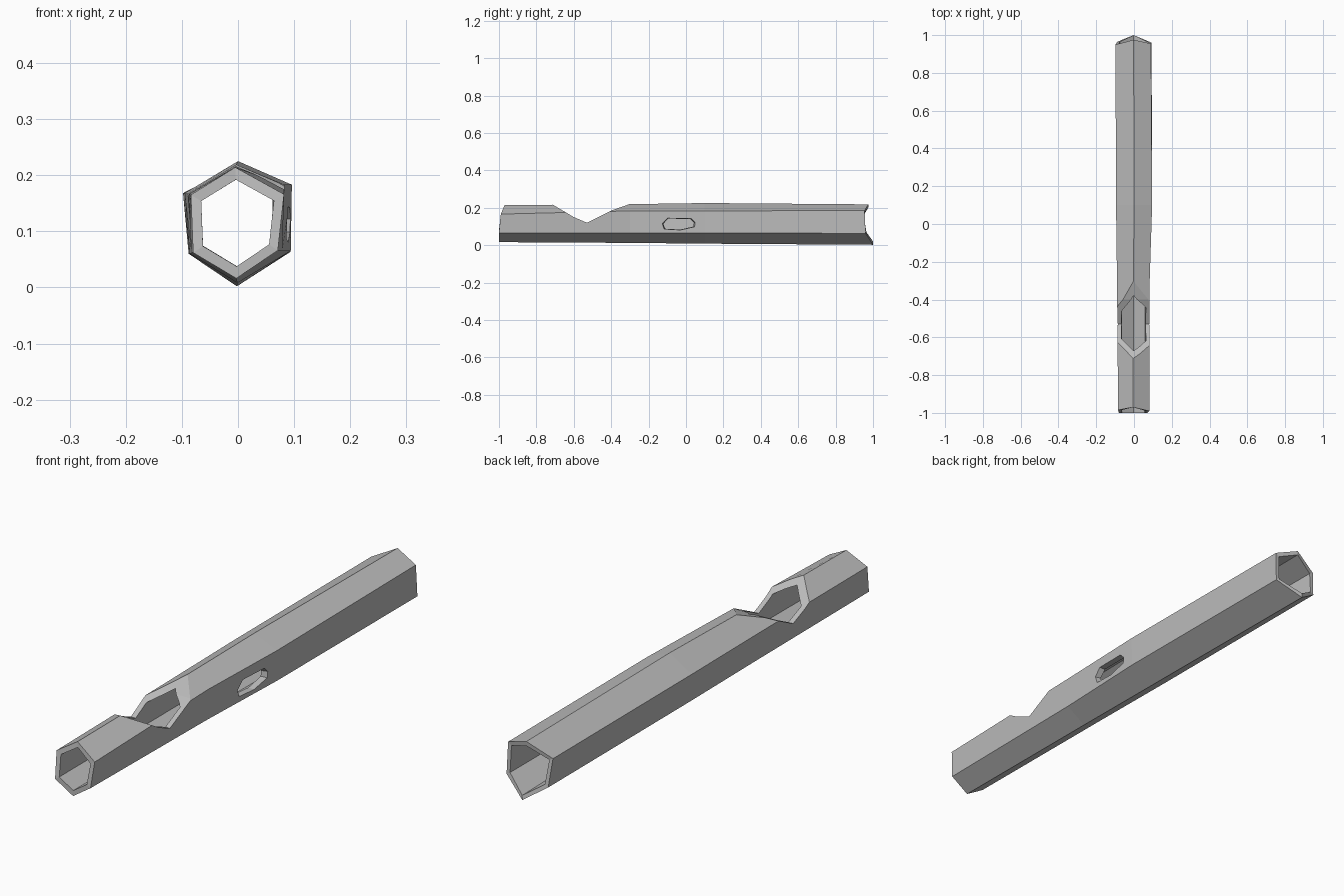
import bpy
import bmesh
from mathutils import Vector

cube = bpy.data.objects.get("Cube")
if cube:
    bpy.data.objects.remove(cube, do_unlink=True)

grey = bpy.data.materials.new("pale_grey")
grey.use_nodes = True
grey.diffuse_color = (0.5, 0.5, 0.5, 1)
grey.node_tree.nodes["Principled BSDF"].inputs["Base Color"].default_value = (0.5, 0.5, 0.5, 1)


def make_object(name, bm):
    bmesh.ops.recalc_face_normals(bm, faces=bm.faces)
    mesh = bpy.data.meshes.new(name)
    bm.to_mesh(mesh)
    bm.free()
    mesh.materials.append(grey)
    obj = bpy.data.objects.new(name, mesh)
    bpy.context.collection.objects.link(obj)
    return obj


def bridge(bm, a, b):
    for i in range(len(a)):
        j = (i + 1) % len(a)
        bm.faces.new((a[i], a[j], b[j], b[i]))


def loft(name, loop_a, loop_b):
    """Closed solid between two matching outlines."""
    bm = bmesh.new()
    a, b = ([bm.verts.new(p) for p in loop] for loop in (loop_a, loop_b))
    bridge(bm, a, b)
    bm.faces.new(a)
    bm.faces.new(b)
    return make_object(name, bm)


# Six-sided sections: top, upper left, lower left, bottom, lower right, upper right
front = [(-.005, .214), (.082, .166), (.071, .066), (-.003, .016), (-.08, .062), (-.084, .165)]
neck = [(-.003, .219), (.083, .183), (.079, .065), (-.002, .012), (-.083, .061), (-.09, .167)]
middle = [(0, .225), (.096, .183), (.094, .065), (-.001, .008), (-.086, .06), (-.095, .168)]
back = [(-.002, .218), (.09, .185), (.093, .063), (-.002, .002), (-.088, .06), (-.098, .168)]
front_y = [-.97, -.99, -1, -1, -1, -.985]
back_y = [.975, .955, .96, 1, .965, .95]

# (section, y of each corner, bore size relative to the outside)
stations = [(front, front_y, .78), (neck, [-.3] * 6, .75),
            (middle, [.1] * 6, .74), (back, back_y, .84)]
bm = bmesh.new()
outer, inner = [], []
for section, ys, bore in stations:
    outer.append([bm.verts.new((x, y, z)) for (x, z), y in zip(section, ys)])
    inner.append([bm.verts.new((x * bore, y, .114 + (z - .114) * bore))
                  for (x, z), y in zip(section, ys)])
for rings in (outer, inner):
    for a, b in zip(rings, rings[1:]):
        bridge(bm, a, b)
bridge(bm, outer[0], inner[0])
bridge(bm, outer[-1], inner[-1])
tube = make_object("hollow_tube", bm)

# Angled notch across the top
notch = [(-.75, .24), (-.71, .215), (-.6, .15), (-.53, .12), (-.4, .185), (-.3, .22), (-.24, .24)]
notch_cutter = loft("notch_cutter", [(-.2, y, z) for y, z in notch],
                    [(.2, y, z) for y, z in notch])

# Flared finger hole through the left wall
hole = [(-.13, .115), (-.1, .145), (.03, .142), (.05, .122), (.048, .098), (-.03, .08), (-.12, .085)]
centre = Vector((-.04, .113))
small = [centre + (Vector(p) - centre) * .8 for p in hole]
hole_cutter = loft("hole_cutter", [(.1, y, z) for y, z in hole],
                   [(.03, y, z) for y, z in small])

# Cut the openings
bpy.context.view_layer.objects.active = tube
for cutter in (notch_cutter, hole_cutter):
    cutter.hide_render = True
    mod = tube.modifiers.new(cutter.name, "BOOLEAN")
    mod.operation = "DIFFERENCE"
    mod.solver = "EXACT"
    mod.object = cutter
    bpy.ops.object.modifier_apply(modifier=mod.name)
    bpy.data.objects.remove(cutter, do_unlink=True)
